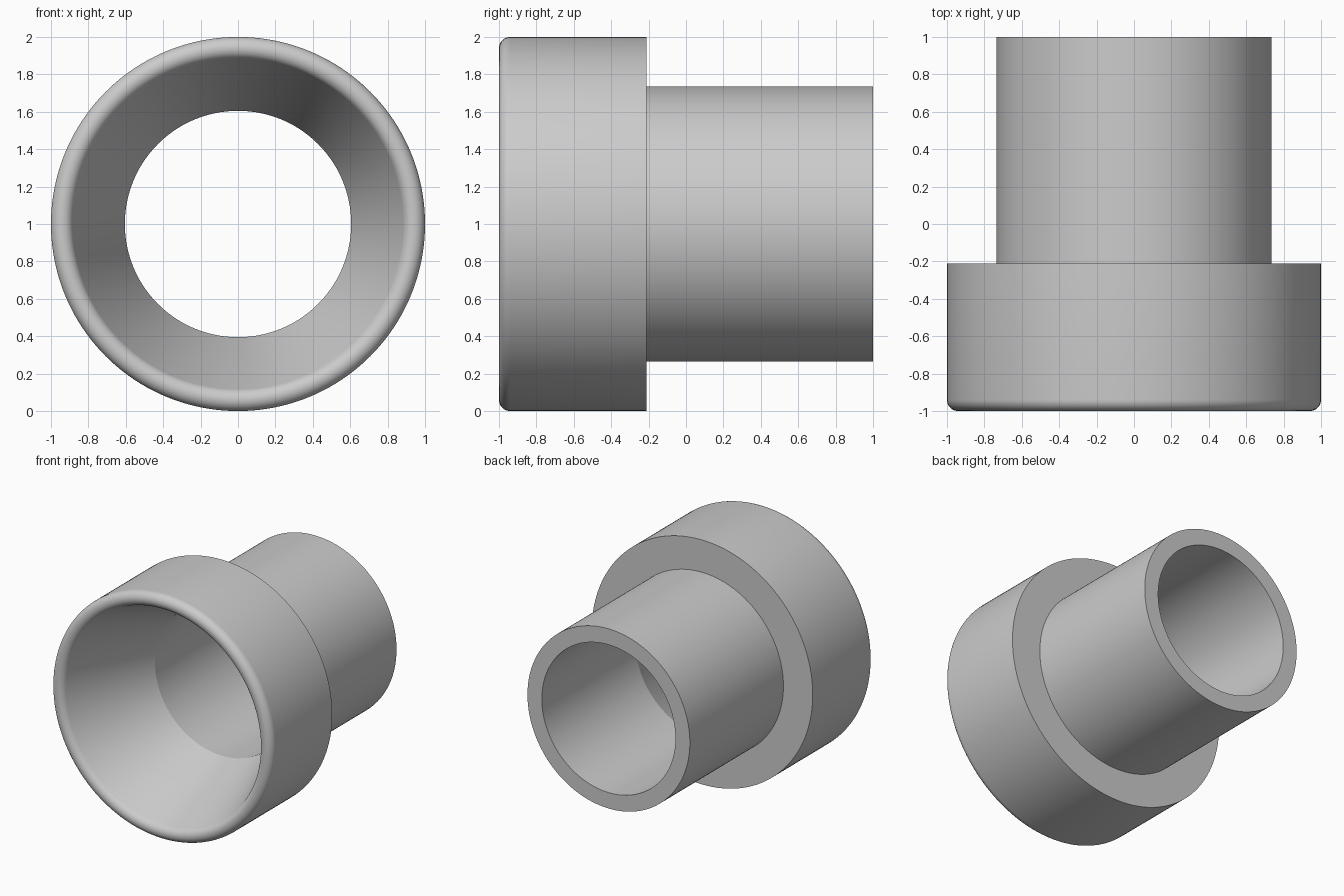
import bpy, bmesh, math

if "Cube" in bpy.data.objects:
    bpy.data.objects.remove(bpy.data.objects["Cube"])

SEGMENTS = 160
AXIS_Z = 1.0

# Half section as (radius, y): rounded lip first, then funnel, bore, tube and collar
LIP_R, LIP_C = 0.06, (0.94, -0.94)
STEPS = 16
profile = []
for i in range(STEPS + 1):
    a = -math.radians(159.6) * i / STEPS
    profile.append((LIP_C[0] + LIP_R * math.cos(a), LIP_C[1] + LIP_R * math.sin(a)))
profile += [
    (0.605, -0.21),   # funnel meets bore
    (0.605, 1.0),     # bore end
    (0.735, 1.0),     # tube outer end
    (0.735, -0.21),   # tube meets collar
    (1.0, -0.21),     # collar back edge
]

# Revolve the closed section around the y axis
bm = bmesh.new()
rings = []
for s in range(SEGMENTS):
    t = 2 * math.pi * s / SEGMENTS
    rings.append([bm.verts.new((r * math.cos(t), y, AXIS_Z + r * math.sin(t)))
                  for r, y in profile])
n = len(profile)
for s in range(SEGMENTS):
    a, b = rings[s], rings[(s + 1) % SEGMENTS]
    for k in range(n):
        j = (k + 1) % n
        bm.faces.new((a[k], a[j], b[j], b[k]))
bmesh.ops.recalc_face_normals(bm, faces=bm.faces)
mesh = bpy.data.meshes.new("flared_bushing")
bm.to_mesh(mesh)
bm.free()

bushing = bpy.data.objects.new("flared_bushing", mesh)
bpy.context.collection.objects.link(bushing)

# Plain grey
grey = bpy.data.materials.new("grey")
grey.diffuse_color = (0.6, 0.6, 0.6, 1)
grey.use_nodes = True
grey.node_tree.nodes["Principled BSDF"].inputs["Base Color"].default_value = grey.diffuse_color
mesh.materials.append(grey)

# Smooth round surfaces, sharp shoulders
bpy.context.view_layer.objects.active = bushing
bushing.select_set(True)
bpy.ops.object.shade_smooth_by_angle(angle=math.radians(18))
